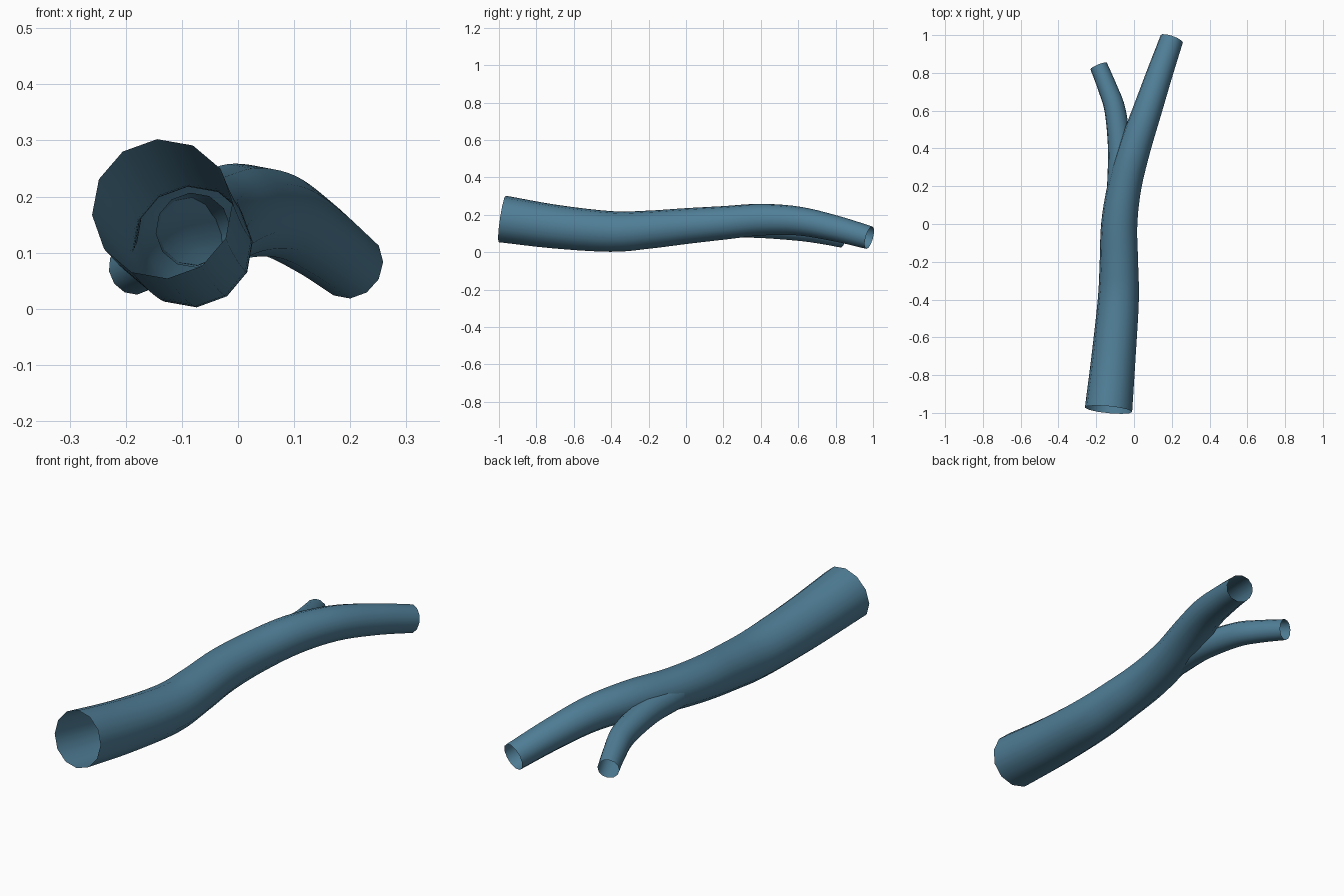
import bpy, bmesh, math
from mathutils import Vector

if "Cube" in bpy.data.objects:
    bpy.data.objects.remove(bpy.data.objects["Cube"])

bark = bpy.data.materials.new("steel blue")
bark.diffuse_color = (0.08, 0.21, 0.31, 1)
bark.use_nodes = True
bark.node_tree.nodes["Principled BSDF"].inputs["Base Color"].default_value = bark.diffuse_color


def catmull(p, steps):
    """Smooth 4D path (x, y, z, radius) through the given points."""
    p = [Vector(q) for q in p]
    p = [2 * p[0] - p[1]] + p + [2 * p[-1] - p[-2]]
    out = []
    for i in range(1, len(p) - 2):
        a, b, c, d = p[i - 1:i + 3]
        for s in range(steps):
            t = s / steps
            out.append(0.5 * (2 * b + (c - a) * t + (2 * a - 5 * b + 4 * c - d) * t * t
                              + (3 * b - a - 3 * c + d) * t ** 3))
    return out + [p[-2]]


def tube(name, points, sides=12, steps=5, twist=5):
    """Open-ended tapered tube swept along a path."""
    path = catmull(points, steps)
    bm = bmesh.new()
    rings = []
    for i, q in enumerate(path):
        tan = (path[min(i + 1, len(path) - 1)] - path[max(i - 1, 0)]).to_3d().normalized()
        side = tan.cross(Vector((0, 0, 1))).normalized()
        up = side.cross(tan)
        ring = []
        for k in range(sides):
            a = math.radians(twist) + 2 * math.pi * k / sides
            ring.append(bm.verts.new(q.to_3d() + q.w * (side * math.cos(a) + up * math.sin(a))))
        rings.append(ring)
    for r0, r1 in zip(rings, rings[1:]):
        for k in range(sides):
            n = (k + 1) % sides
            f = bm.faces.new((r0[k], r0[n], r1[n], r1[k]))
            f.smooth = True
    bmesh.ops.recalc_face_normals(bm, faces=bm.faces)
    # make sure the skin faces outward
    f = bm.faces[:][0]
    if f.normal.dot(f.calc_center_median() - path[0].to_3d()) < 0:
        bmesh.ops.reverse_faces(bm, faces=bm.faces)
    me = bpy.data.meshes.new(name)
    bm.to_mesh(me)
    bm.free()
    me.materials.append(bark)
    ob = bpy.data.objects.new(name, me)
    bpy.context.collection.objects.link(ob)
    return ob


# main limb
tube("main_limb", [
    (-0.135, -0.983, 0.178, 0.126),
    (-0.108, -0.7, 0.137, 0.117),
    (-0.083, -0.4, 0.111, 0.109),
    (-0.08, -0.2, 0.121, 0.102),
    (-0.078, 0.0, 0.14, 0.096),
    (-0.05, 0.2, 0.157, 0.09),
    (0.003, 0.4, 0.174, 0.085),
    (0.07, 0.6, 0.167, 0.077),
    (0.137, 0.8, 0.127, 0.069),
    (0.2, 0.98, 0.078, 0.062),
])

# side branch, rooted inside the limb
tube("side_branch", [
    (-0.08, 0.05, 0.14, 0.067),
    (-0.078, 0.22, 0.142, 0.064),
    (-0.077, 0.4, 0.137, 0.061),
    (-0.1, 0.6, 0.117, 0.056),
    (-0.14, 0.72, 0.096, 0.051),
    (-0.187, 0.836, 0.071, 0.047),
])
